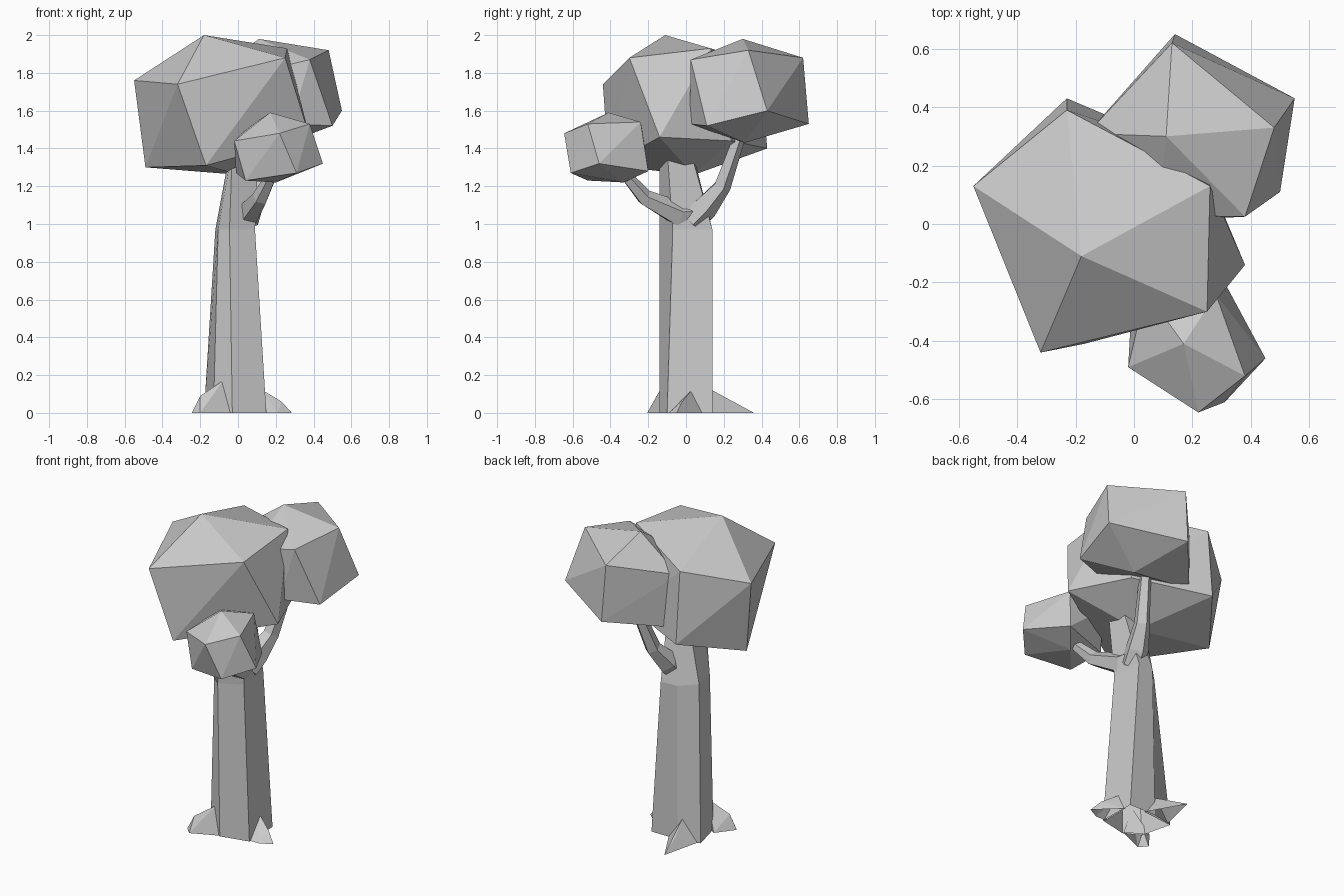
import bpy, bmesh, math
from mathutils import Vector

if "Cube" in bpy.data.objects:
    bpy.data.objects.remove(bpy.data.objects["Cube"])


def finish(name, bm, open_base=False):
    bmesh.ops.recalc_face_normals(bm, faces=bm.faces[:])
    if open_base:
        base = [f for f in bm.faces if all(abs(v.co.z) < 1e-4 for v in f.verts)]
        bmesh.ops.delete(bm, geom=base, context='FACES_ONLY')
    me = bpy.data.meshes.new(name)
    bm.to_mesh(me)
    bm.free()
    ob = bpy.data.objects.new(name, me)
    bpy.context.collection.objects.link(ob)
    return ob


def hull(name, pts, open_base=False):
    bm = bmesh.new()
    for p in pts:
        bm.verts.new(p)
    bmesh.ops.convex_hull(bm, input=bm.verts[:])
    loose = [v for v in bm.verts if not v.link_faces]
    bmesh.ops.delete(bm, geom=loose, context='VERTS')
    return finish(name, bm, open_base)


def loft(name, rings, open_base=False):
    bm = bmesh.new()
    vs = [[bm.verts.new(p) for p in r] for r in rings]
    n = len(vs[0])
    for a, b in zip(vs, vs[1:]):
        for i in range(n):
            j = (i + 1) % n
            bm.faces.new((a[i], a[j], b[j], b[i]))
    bm.faces.new(vs[0][::-1])
    bm.faces.new(vs[-1])
    return finish(name, bm, open_base)


def branch(name, path, radii, sides=5):
    pts = [Vector(p) for p in path]
    rings = []
    for i, p in enumerate(pts):
        d = (pts[min(i + 1, len(pts) - 1)] - pts[max(i - 1, 0)]).normalized()
        a = d.cross(Vector((1, 0, 0))).normalized()
        b = d.cross(a)
        rings.append([p + radii[i] * (math.cos(k * math.tau / sides) * a
                                      + math.sin(k * math.tau / sides) * b) for k in range(sides)])
    return loft(name, rings)


# Trunk: six-sided, slightly twisted, tapering and leaning near the top
sections = [
    (0.0, [(-.03, -.14), (.15, -.10), (.145, .14), (-.04, .14), (-.18, .11), (-.13, -.09)]),
    (0.97, [(-.045, -.14), (.09, -.07), (.08, .14), (-.03, .13), (-.12, .04), (-.105, -.09)]),
    (1.40, [(-.03, -.14), (.11, -.10), (.11, .02), (.06, .03), (-.03, .03), (-.04, -.08)]),
]
loft("trunk", [[(x, y, z) for x, y in ring] for z, ring in sections], open_base=True)

# Roots: wedge-shaped flares
hull("root_front_left", [(-.08, -.11, .17), (-.20, -.155, .09), (-.245, -.16, 0), (-.20, -.205, 0),
                         (-.03, -.13, 0), (-.16, -.05, 0)], True)
hull("root_right", [(.13, .03, .12), (.23, -.02, .06), (.285, -.05, 0), (.21, -.09, 0),
                    (.14, -.09, 0), (.14, .09, 0)], True)
hull("root_back", [(-.06, .12, .13), (-.09, .24, .06), (-.10, .36, 0), (.03, .13, 0),
                   (-.16, .11, 0)], True)

# Forked side branches
branch("branch_front", [(.02, .07, 1.05), (.05, -.04, 1.05), (.12, -.22, 1.14), (.19, -.34, 1.28)],
       [.07, .07, .045, .028])
branch("branch_back", [(.04, .03, 1.02), (.06, .10, 1.09), (.10, .19, 1.20), (.15, .28, 1.46)],
       [.07, .07, .048, .035])

# Foliage clumps: crumpled icosahedra (top, upper ring, lower ring, bottom)
hull("foliage_large", [
    (-.18, -.11, 2.0),
    (-.55, .13, 1.76), (-.32, -.44, 1.74), (.25, -.30, 1.88), (.26, .13, 1.93), (-.23, .39, 1.85),
    (-.49, .09, 1.30), (-.17, -.41, 1.31), (.38, -.14, 1.46), (.22, .24, 1.44), (-.23, .43, 1.40),
    (.01, .04, 1.26)])
hull("foliage_back", [
    (.11, .30, 1.98),
    (.13, .62, 1.88), (-.16, .31, 1.78), (.08, .03, 1.80), (.38, .025, 1.87), (.48, .33, 1.92),
    (.14, .65, 1.53), (-.13, .34, 1.45), (.28, .02, 1.53), (.50, .11, 1.52), (.55, .43, 1.60),
    (.26, .31, 1.43)])
hull("foliage_front", [
    (.17, -.41, 1.59),
    (-.02, -.49, 1.44), (.22, -.645, 1.48), (.38, -.52, 1.53), (.28, -.24, 1.54), (.04, -.23, 1.50),
    (.45, -.46, 1.32), (.31, -.61, 1.27), (.04, -.52, 1.23), (-.01, -.31, 1.27), (.31, -.20, 1.28),
    (.20, -.33, 1.22)])
